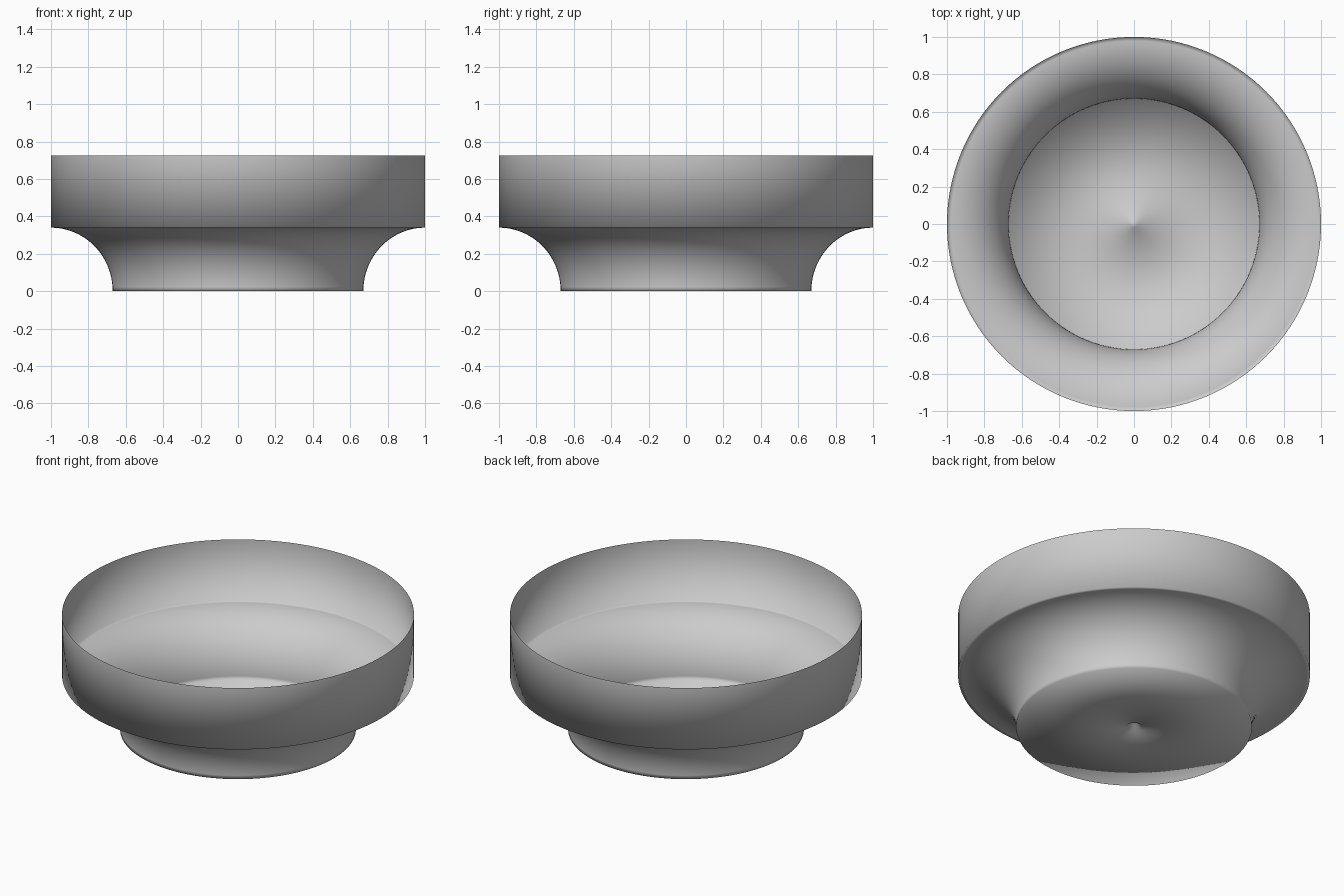
import bpy, bmesh, math

if "Cube" in bpy.data.objects:
    bpy.data.objects.remove(bpy.data.objects["Cube"])

SEGMENTS = 128

grey = bpy.data.materials.new("light grey")
grey.diffuse_color = (0.6, 0.6, 0.6, 1)
grey.use_nodes = True
grey.node_tree.nodes["Principled BSDF"].inputs["Base Color"].default_value = grey.diffuse_color


def lathe(name, profile):
    """Spin an open (radius, height) profile around z into a smooth thin shell."""
    bm = bmesh.new()
    rings = []
    for r, z in profile:
        rings.append([bm.verts.new((r * math.cos(a), r * math.sin(a), z))
                      for a in (2 * math.pi * i / SEGMENTS for i in range(SEGMENTS))])
    for low, high in zip(rings, rings[1:]):
        for i in range(SEGMENTS):
            j = (i + 1) % SEGMENTS
            bm.faces.new((low[i], low[j], high[j], high[i]))
    # close the centre with a small disc
    bm.faces.new(list(reversed(rings[0])))
    for f in bm.faces:
        f.smooth = True
    mesh = bpy.data.meshes.new(name)
    bm.to_mesh(mesh)
    bm.free()
    mesh.materials.append(grey)
    obj = bpy.data.objects.new(name, mesh)
    bpy.context.collection.objects.link(obj)
    return obj


FOOT, RIM, COVE, TOP = 0.67, 1.0, 0.34, 0.725

# small raised nub in the middle, then the flat floor
profile = [(0.02, 0.03), (0.045, 0.0), (FOOT, 0.0)]
# hollow quarter-round flank from the foot up to the wall
steps = 24
for i in range(1, steps + 1):
    a = math.pi / 2 * i / steps
    profile.append((RIM - (RIM - FOOT) * math.cos(a), COVE * math.sin(a)))
# upright wall
profile.append((RIM, TOP))

lathe("bowl", profile)
